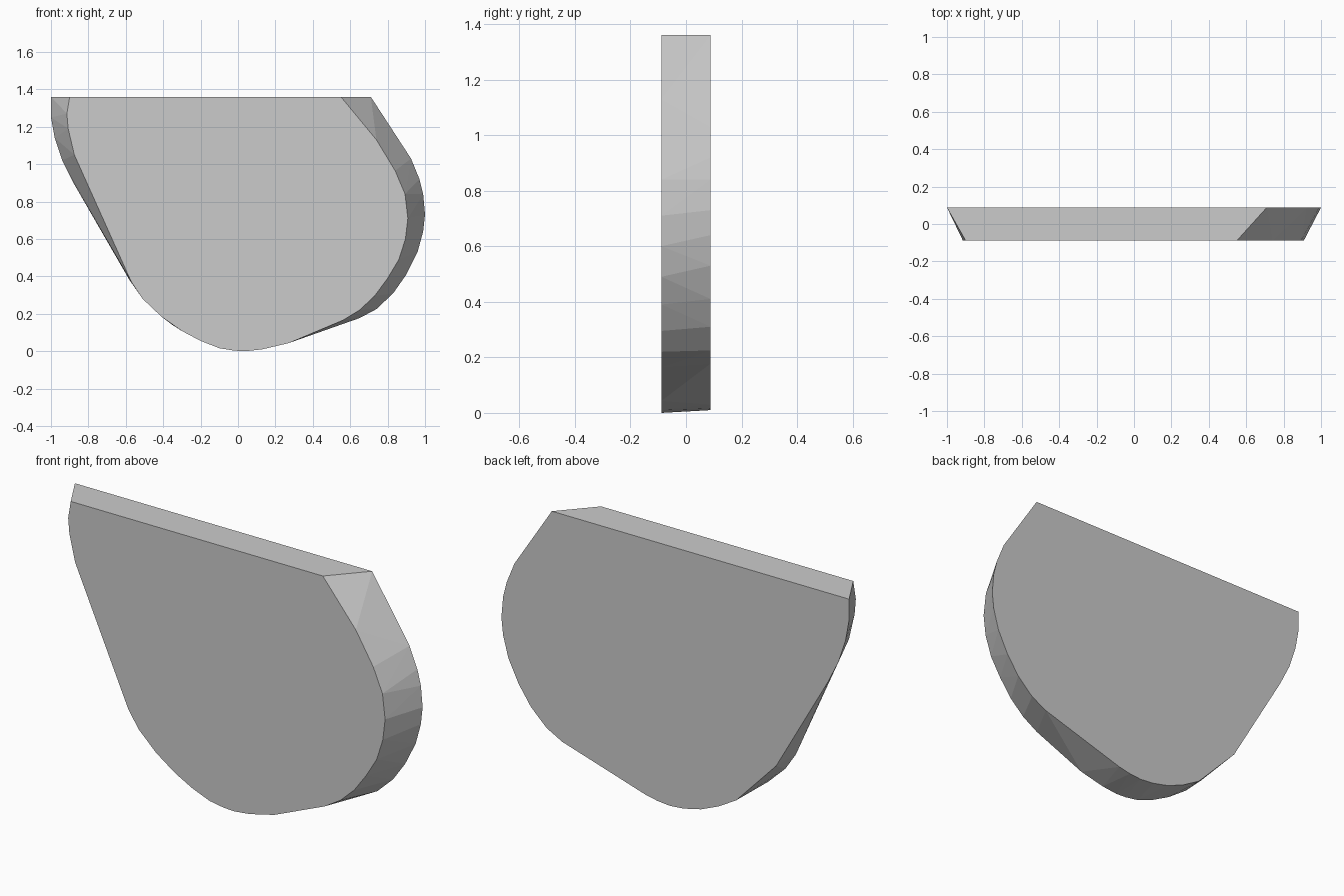
import bpy, bmesh, math

# Outlines (x, z) of the front and back faces of the slab
front = [(-.90, 1.36), (-.915, 1.27), (-.908, 1.19), (-.875, 1.05), (-.57, .37),
         (-.51, .28), (-.41, .185), (-.3, .108), (-.2, .055), (-.1, .016), (-.02, .003),
         (.04, 0), (.13, .01), (.27, .043), (.56, .165), (.65, .22), (.73, .295),
         (.80, .39), (.86, .49), (.895, .60), (.908, .71), (.893, .84), (.84, .965),
         (.74, 1.13), (.55, 1.36)]
back = [(-1, 1.36), (-1, 1.25), (-.98, 1.14), (-.94, 1.02), (-.88, .90), (-.58, .38),
        (-.35, .14), (-.25, .082), (-.15, .04), (-.05, .017), (.03, .01), (.1, .016),
        (.17, .03), (.65, .177), (.74, .225), (.83, .31), (.90, .41), (.96, .53),
        (.99, .64), (1, .73), (.99, .84), (.97, .92), (.925, 1.03), (.71, 1.36)]

# Slab: hull between the two outlines
bm = bmesh.new()
for outline, y in ((front, -.0885), (back, .0885)):
    for x, z in outline:
        bm.verts.new((x, y, z))
hull = bmesh.ops.convex_hull(bm, input=bm.verts)
bmesh.ops.delete(bm, geom=[v for v in bm.verts if not v.link_faces], context='VERTS')
bmesh.ops.dissolve_limit(bm, angle_limit=math.radians(.3), verts=bm.verts, edges=bm.edges)
bmesh.ops.recalc_face_normals(bm, faces=bm.faces)

mesh = bpy.data.meshes.new("bevelled_slab")
bm.to_mesh(mesh)
bm.free()
bpy.context.collection.objects.link(bpy.data.objects.new("bevelled_slab", mesh))
